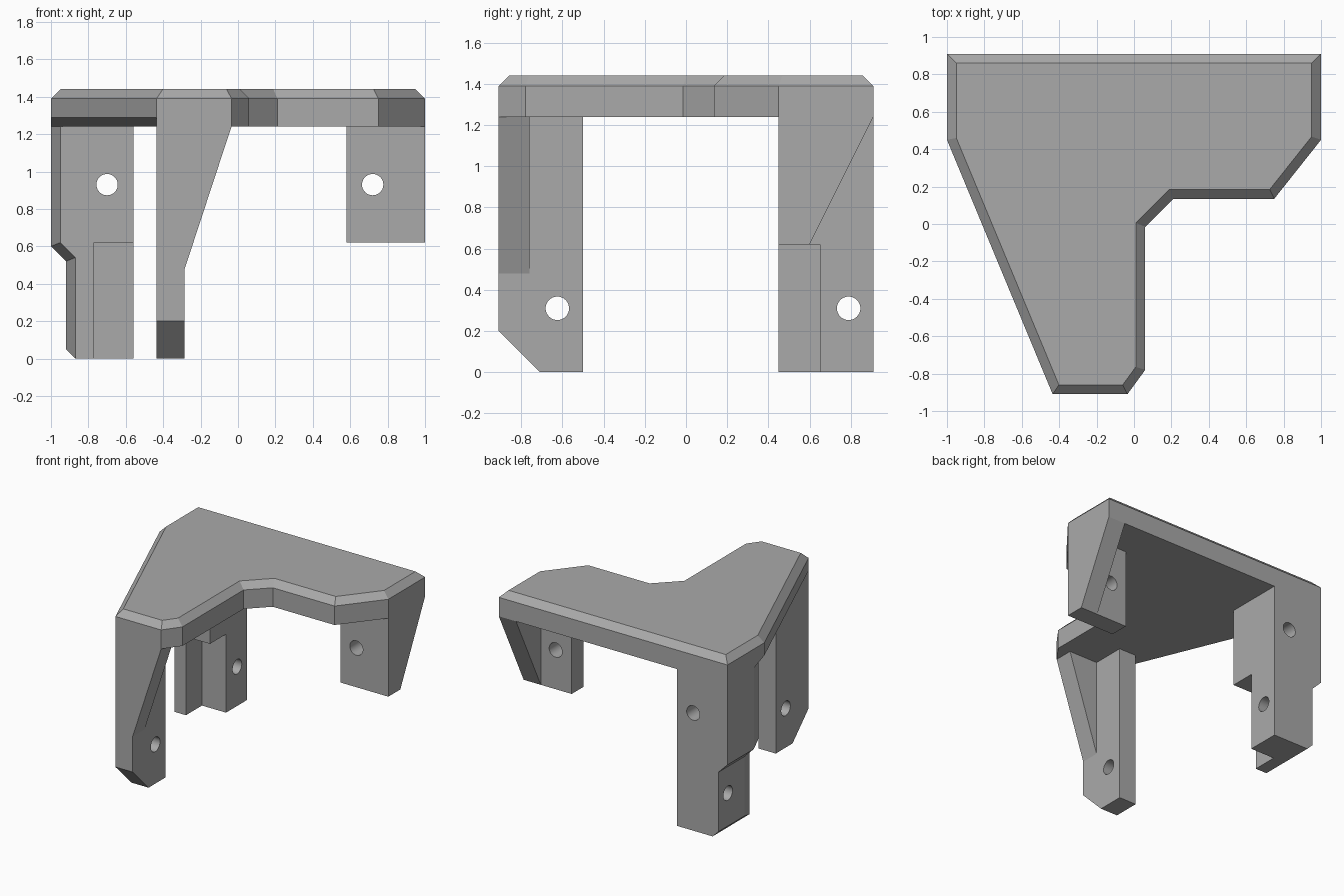
import bpy, bmesh
from math import pi
from mathutils import Vector, Matrix

if "Cube" in bpy.data.objects:
    bpy.data.objects.remove(bpy.data.objects["Cube"])

GREY = (0.40, 0.40, 0.40, 1)
grey = bpy.data.materials.new("plain grey")
grey.use_nodes = True
grey.diffuse_color = GREY
grey.node_tree.nodes["Principled BSDF"].inputs["Base Color"].default_value = GREY


def finish(name, bm):
    bmesh.ops.recalc_face_normals(bm, faces=bm.faces)
    mesh = bpy.data.meshes.new(name)
    bm.to_mesh(mesh)
    bm.free()
    mesh.materials.append(grey)
    obj = bpy.data.objects.new(name, mesh)
    bpy.context.collection.objects.link(obj)
    return obj


def loft(name, rings):
    """Skin a closed solid through matching rings of points."""
    bm = bmesh.new()
    loops = [[bm.verts.new(p) for p in ring] for ring in rings]
    n = len(loops[0])
    for low, high in zip(loops, loops[1:]):
        for i in range(n):
            j = (i + 1) % n
            bm.faces.new((low[i], low[j], high[j], high[i]))
    bm.faces.new(loops[0][::-1])
    bm.faces.new(loops[-1])
    return finish(name, bm)


def prism(name, profile, axis, start, end):
    """Extrude a profile (a, z) along the x or y axis."""
    def place(a, z, d):
        return (d, a, z) if axis == "X" else (a, d, z)
    return loft(name, [[place(a, z, d) for a, z in profile] for d in (start, end)])


def box(x0, x1, z0, z1):
    return [(x0, z0), (x1, z0), (x1, z1), (x0, z1)]


def inset(points, amount):
    """Mitred inward offset of a clockwise outline."""
    result = []
    for i, p in enumerate(points):
        a = (Vector(p) - Vector(points[i - 1])).normalized()
        b = (Vector(points[(i + 1) % len(points)]) - Vector(p)).normalized()
        na, nb = Vector((a.y, -a.x)), Vector((b.y, -b.x))
        result.append(Vector(p) + (na + nb) * amount / (1 + na.dot(nb)))
    return result


def cut(obj, cutter):
    cutter.hide_render = True
    mod = obj.modifiers.new("cut", "BOOLEAN")
    mod.operation, mod.solver, mod.object = "DIFFERENCE", "EXACT", cutter
    bpy.context.view_layer.objects.active = obj
    bpy.ops.object.modifier_apply(modifier=mod.name)
    bpy.data.objects.remove(cutter)


def drill(obj, centre, axis):
    bm = bmesh.new()
    turn = Matrix.Rotation(pi / 2, 4, "Y" if axis == "X" else "X")
    bmesh.ops.create_cone(bm, cap_ends=True, segments=40, radius1=0.057, radius2=0.057,
                          depth=1.0, matrix=Matrix.Translation(centre) @ turn)
    cut(obj, finish("hole_cutter", bm))


# Top plate: bevelled upper rim, and a bevel under the slanted side
outline = [(-1, 0.91), (1, 0.91), (1, 0.45), (0.75, 0.135), (0.21, 0.135), (0.06, -0.015),
           (0.06, -0.78), (-0.035, -0.91), (-0.435, -0.91), (-1, 0.45)]
under = outline[:-2] + [(-0.38, -0.91), (-1, 0.58)]
loft("top_plate", [[(x, y, z) for x, y in ring] for ring, z in (
    (under, 1.24), (outline, 1.29), (outline, 1.39), (inset(outline, 0.05), 1.44))])

# Back right leg: stepped in on its outer side, with a notch at the lower front
def leg_ring(edge, z_edge, z, corner=0.58):
    return [(edge, 0.91, z_edge), (edge, corner, z_edge), (max(edge + 0.05, -0.95) if corner > 0.5
            else edge, 0.45, z), (-0.56, 0.45, z), (-0.56, 0.91, z)]

right_leg = loft("back_right_leg", [
    leg_ring(-0.87, 0, 0, 0.46), leg_ring(-0.92, 0.05, 0.05),
    leg_ring(-0.92, 0.52, 0.54), leg_ring(-1, 0.60, 0.62), leg_ring(-1, 1.24, 1.24)])
cut(right_leg, prism("notch_cutter", box(-0.77, -0.4, -0.2, 0.62), "Y", 0.3, 0.65))
drill(right_leg, (-0.70, 0.7, 0.93), "Y")
drill(right_leg, (-0.75, 0.79, 0.31), "X")

# Back left bracket: front wall with a tapered outer rib behind it
left_wall = prism("back_left_wall", box(0.58, 1, 0.62, 1.24), "Y", 0.45, 0.6)
drill(left_wall, (0.72, 0.5, 0.93), "Y")
prism("back_left_rib", [(0.6, 0.62), (0.91, 1.24), (0.6, 1.24)], "X", 0.85, 1)

# Front leg: side wall with a clipped toe and a tapered front rib
front_wall = prism("front_leg", [(-0.71, 0), (-0.5, 0), (-0.5, 1.3), (-0.91, 1.3), (-0.91, 0.2)],
                   "X", -0.435, -0.285)
drill(front_wall, (-0.36, -0.625, 0.31), "X")
prism("front_leg_rib", [(-0.285, 0.48), (-0.035, 1.24), (-0.285, 1.24)], "Y", -0.91, -0.76)

# Smooth hole walls, crisp edges elsewhere
for obj in (right_leg, left_wall, front_wall):
    bpy.ops.object.select_all(action="DESELECT")
    obj.select_set(True)
    bpy.context.view_layer.objects.active = obj
    bpy.ops.object.shade_smooth_by_angle(angle=pi / 9)
